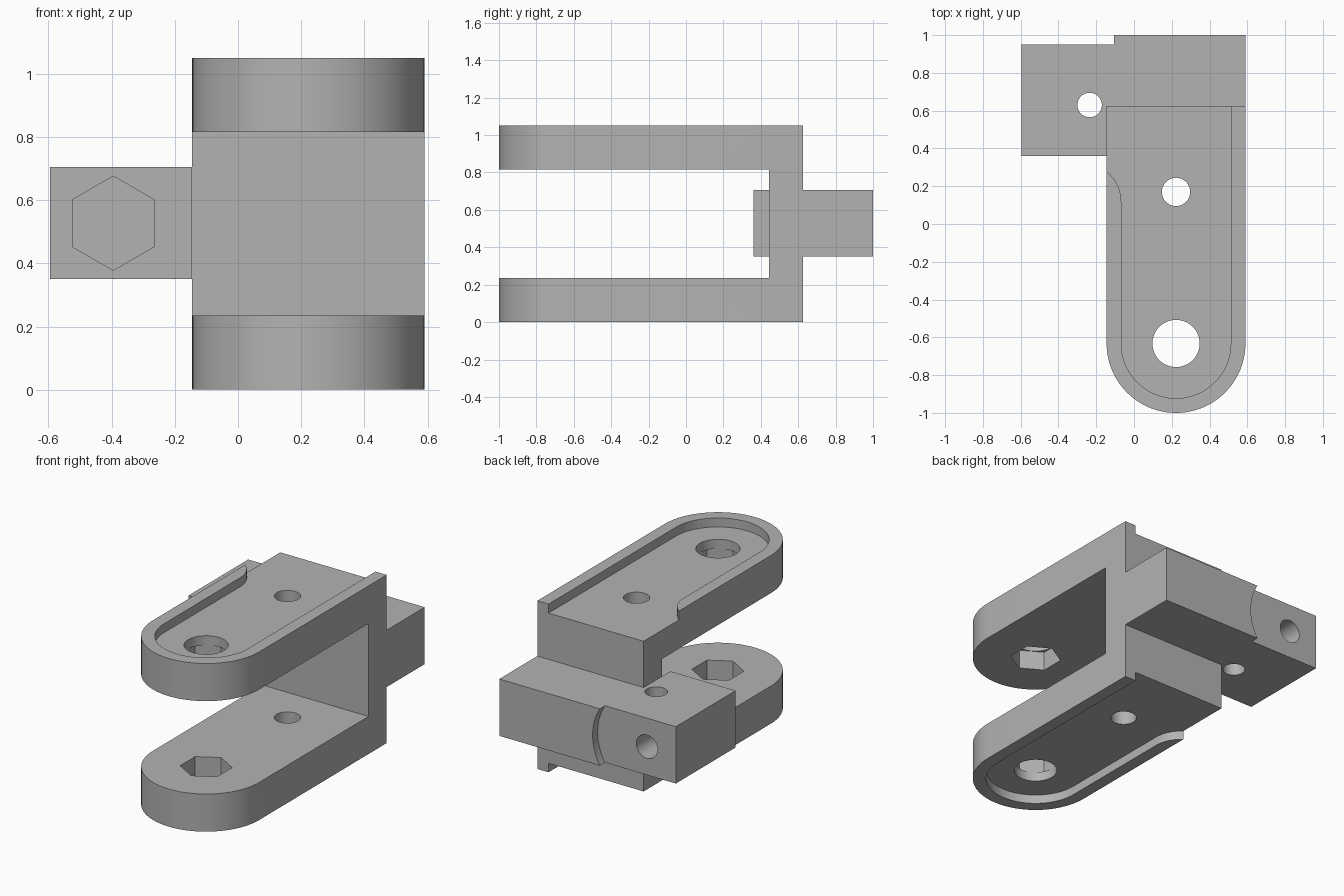
import bpy, bmesh
from math import sin, cos, radians
from mathutils import Matrix

if "Cube" in bpy.data.objects:
    bpy.data.objects.remove(bpy.data.objects["Cube"], do_unlink=True)

grey = bpy.data.materials.new("plain_grey")
grey.use_nodes = True
colour = (0.45, 0.45, 0.45, 1)
grey.diffuse_color = colour
grey.node_tree.nodes["Principled BSDF"].inputs["Base Color"].default_value = colour


def arc(cx, cy, r, start, end, steps):
    """Points along an arc, angles in degrees."""
    angles = [radians(start + (end - start) * i / steps) for i in range(steps + 1)]
    return [(cx + r * cos(a), cy + r * sin(a)) for a in angles]


def ring(cx, cy, r, sides, start=90):
    return arc(cx, cy, r, start, start + 360, sides)[:-1]


def prism(name, outline, low, high, along_y=False):
    """Extrude an outline along z, or an (x, z) outline along y."""
    bm = bmesh.new()
    base = bm.faces.new([bm.verts.new((x, y, low)) for x, y in outline])
    new = bmesh.ops.extrude_face_region(bm, geom=[base])["geom"]
    bmesh.ops.translate(bm, vec=(0, 0, high - low),
                        verts=[v for v in new if isinstance(v, bmesh.types.BMVert)])
    if along_y:
        swap = Matrix(((1, 0, 0, 0), (0, 0, 1, 0), (0, 1, 0, 0), (0, 0, 0, 1)))
        bmesh.ops.transform(bm, matrix=swap, verts=bm.verts)
    bmesh.ops.recalc_face_normals(bm, faces=bm.faces)
    mesh = bpy.data.meshes.new(name)
    bm.to_mesh(mesh)
    bm.free()
    mesh.materials.append(grey)
    obj = bpy.data.objects.new(name, mesh)
    bpy.context.collection.objects.link(obj)
    return obj


def box(x0, x1, y0, y1):
    return [(x0, y0), (x1, y0), (x1, y1), (x0, y1)]


def cut(obj, *cutter_args, **options):
    """Subtract a prism from the object, then discard it."""
    cutter = prism("cutter", *cutter_args, **options)
    cutter.hide_render = True
    mod = obj.modifiers.new("cut", 'BOOLEAN')
    mod.operation, mod.solver, mod.object = 'DIFFERENCE', 'EXACT', cutter
    bpy.context.view_layer.objects.active = obj
    bpy.ops.object.modifier_apply(modifier=mod.name)
    bpy.data.objects.remove(cutter, do_unlink=True)


def finish(obj):
    bpy.ops.object.select_all(action='DESELECT')
    obj.select_set(True)
    bpy.context.view_layer.objects.active = obj
    bpy.ops.object.shade_smooth_by_angle(angle=radians(25))


# Fork: round-nosed block, opened up by a slot between two arms
left, right, back, height = -0.145, 0.59, 0.625, 1.05
mid, nose_y, nose_r = 0.2225, -0.6325, 0.3675
arm, recess = 0.235, 0.056
outline = arc(mid, nose_y, nose_r, 180, 360, 48) + [(right, back), (left, back)]
fork = prism("fork", outline, 0, height)
cut(fork, box(-1, 1, -1.2, 0.445), arm, height - arm)

# Shallow rimmed recess on the outer face of each arm
pocket = (arc(mid, nose_y, 0.29, 180, 360, 48) + [(0.5125, 0.8), (-0.2, 0.8)]
          + arc(-0.2675, 0.12, 0.2, 62, 0, 12))
cut(fork, pocket, -0.1, recess)
cut(fork, pocket, height - recess, height + 0.1)

# Pivot holes with hexagonal seats on the inner faces, and small arm holes
cut(fork, ring(mid, nose_y, 0.125, 48), -0.1, height + 0.1)
cut(fork, ring(mid, nose_y, 0.148, 6), 0.115, height - 0.115)
cut(fork, ring(mid, 0.17, 0.075, 32), -0.1, height + 0.1)
finish(fork)

# Cross lug behind the fork, reaching past its side
lug_outline = [(-0.595, 0.36), (left, 0.36), (left, back), (right, back),
               (right, 1), (-0.595, 1)]
lug = prism("cross_lug", lug_outline, 0.35, 0.705)
bolt_x, bolt_z = -0.395, 0.527
cut(lug, ring(bolt_x, bolt_z, 0.34, 96), 0.95, 1.1, along_y=True)
# Blind bolt hole from the back, nut seat from the front
cut(lug, ring(bolt_x, bolt_z, 0.073, 32), 0.52, 1.1, along_y=True)
cut(lug, ring(bolt_x, bolt_z, 0.149, 6), 0.2, 0.5, along_y=True)
# Upright pin hole
cut(lug, ring(-0.235, 0.63, 0.065, 32), 0.2, 0.9)
finish(lug)
